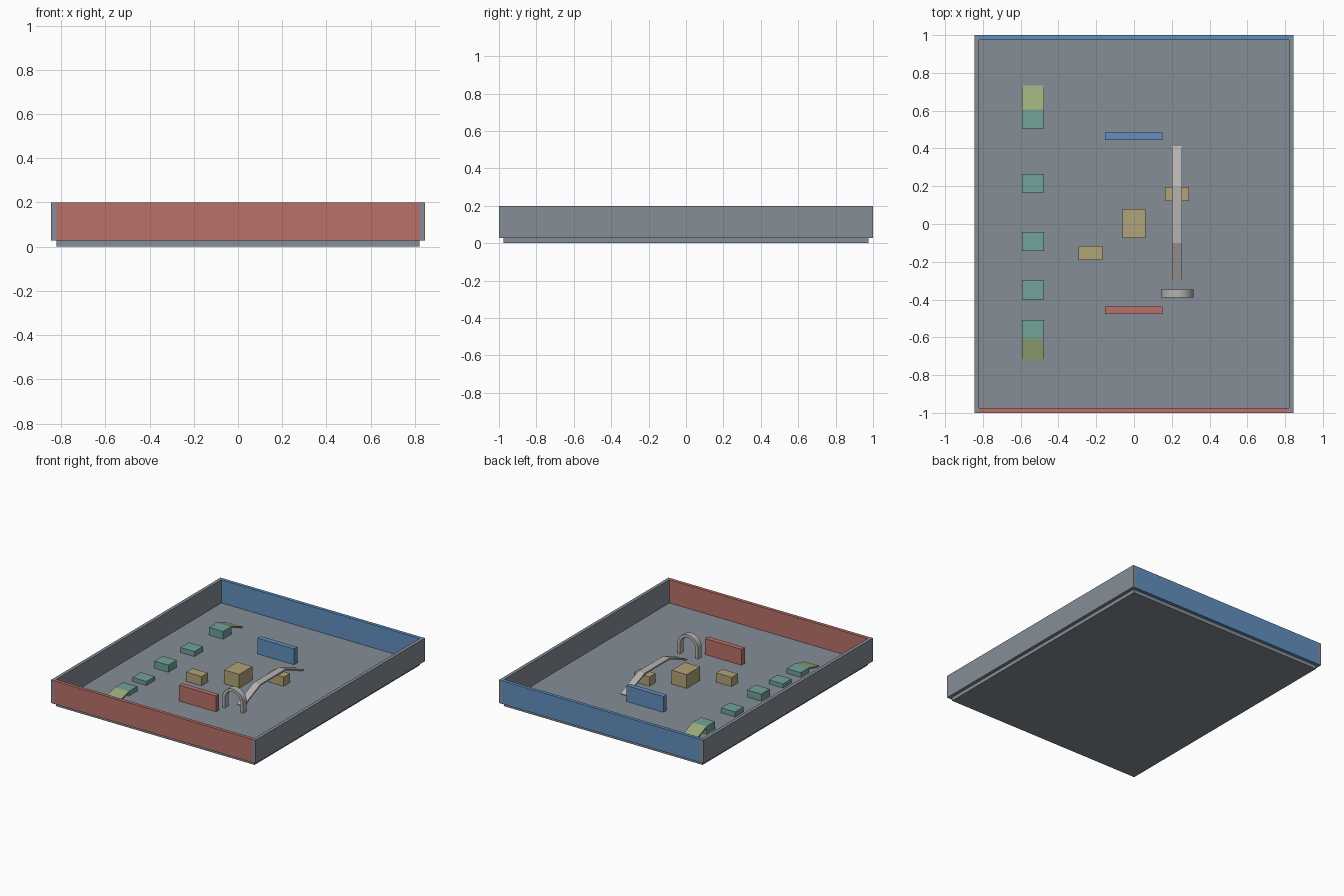
import bpy
import bmesh
from math import cos, sin, pi, radians
from mathutils import Vector

cube = bpy.data.objects.get("Cube")
if cube:
    bpy.data.objects.remove(cube, do_unlink=True)


def material(name, *rgb):
    """Flat material from 0-255 display values, stored as linear."""
    lin = [((c / 255 + 0.055) / 1.055) ** 2.4 for c in rgb] + [1.0]
    mat = bpy.data.materials.new(name)
    mat.use_nodes = True
    mat.diffuse_color = lin
    bsdf = next(n for n in mat.node_tree.nodes if n.type == "BSDF_PRINCIPLED")
    bsdf.inputs["Base Color"].default_value = lin
    return mat


GREY = material("slate_grey", 133, 141, 150)
RED = material("brick_red", 186, 113, 106)
BLUE = material("steel_blue", 98, 143, 190)
TEAL = material("teal", 114, 162, 154)
OCHRE = material("ochre", 176, 163, 120)
GREEN = material("olive_green", 152, 173, 121)
SILVER = material("light_grey", 182, 180, 178)


def finish(name, bm, mat):
    bmesh.ops.recalc_face_normals(bm, faces=bm.faces)
    mesh = bpy.data.meshes.new(name)
    bm.to_mesh(mesh)
    bm.free()
    mesh.materials.append(mat)
    obj = bpy.data.objects.new(name, mesh)
    bpy.context.collection.objects.link(obj)
    return obj


def box(name, xs, ys, zs, mat):
    """Box given by its extents on each axis."""
    bm = bmesh.new()
    bmesh.ops.create_cube(bm, size=1)
    for v in bm.verts:
        v.co = [sum(r) / 2 + c * (r[1] - r[0]) for c, r in zip(v.co, (xs, ys, zs))]
    return finish(name, bm, mat)


def prism(name, points, sweep, mat):
    """Extrude a closed 3D outline along a vector."""
    bm = bmesh.new()
    face = bm.faces.new([bm.verts.new(p) for p in points])
    new = bmesh.ops.extrude_face_region(bm, geom=[face])["geom"]
    bmesh.ops.translate(bm, vec=sweep,
                        verts=[g for g in new if isinstance(g, bmesh.types.BMVert)])
    return finish(name, bm, mat)


def plate(name, xs, start, end, mat, thick=0.011):
    """Thin plate whose top runs between two (y, z) points."""
    a, b = Vector((xs[0], *start)), Vector((xs[0], *end))
    d = (b - a).normalized()
    down = Vector((0, d.z, -d.y)) * thick
    if down.z > 0:
        down = -down
    return prism(name, [a, b, b + down, a + down], (xs[1] - xs[0], 0, 0), mat)


FLOOR, TOP = 0.027, 0.2
OUT_X, IN_X, IN_Y = 0.845, 0.82, 0.975

# Arena floor and perimeter walls
box("floor", (-IN_X, IN_X), (-IN_Y, IN_Y), (0, FLOOR), GREY)
for side, s in (("left", 1), ("right", -1)):
    box(side + "_wall", sorted((s * IN_X, s * OUT_X)), (-1, 1), (FLOOR, TOP), GREY)
for side, s, mat in (("front", -1, RED), ("back", 1, BLUE)):
    box(side + "_wall", (-IN_X, IN_X), sorted((s, s * IN_Y)), (FLOOR, TOP), mat)

# Free-standing coloured barriers
box("front_barrier", (-0.153, 0.151), (-0.476, -0.438), (FLOOR, 0.145), RED)
box("back_barrier", (-0.153, 0.151), (0.446, 0.484), (FLOOR, 0.145), BLUE)

# Crates in the middle
box("centre_crate", (-0.062, 0.062), (-0.075, 0.08), (FLOOR, 0.13), OCHRE)
box("right_crate", (-0.295, -0.168), (-0.19, -0.117), (FLOOR, 0.096), OCHRE)
box("left_crate", (0.165, 0.292), (0.122, 0.195), (FLOOR, 0.096), OCHRE)

# Row of stepping blocks with a ramp at each end
ROW = (-0.593, -0.477)
for i, (y, top) in enumerate([(0.555, 0.085), (0.216, 0.064), (-0.092, 0.08),
                              (-0.35, 0.057), (-0.558, 0.062)]):
    box(f"step_block_{i + 1}", ROW, (y - 0.05, y + 0.05), (FLOOR, top), TEAL)
plate("back_step_ramp", ROW, (0.605, 0.085), (0.733, FLOOR + 0.006), GREEN)
plate("front_step_ramp", ROW, (-0.608, 0.062), (-0.722, FLOOR + 0.006), GREEN)

# Raised walkway with sloping ends
WALK = (0.201, 0.255)
plate("walkway_front_ramp", WALK, (-0.3, FLOOR + 0.005), (-0.1, 0.117), SILVER)
plate("walkway_deck", WALK, (-0.1, 0.117), (0.2, 0.117), SILVER)
plate("walkway_back_ramp", WALK, (0.2, 0.117), (0.413, FLOOR + 0.005), SILVER)

# Archway: two legs joined by a half ring
CX, SPRING, OUTER, INNER, STEPS = 0.229, 0.1, 0.086, 0.064, 20


def arc(r):
    turn = [pi * i / STEPS for i in range(STEPS + 1)]
    curve = [(CX + r * cos(t), -0.39, SPRING + r * sin(t)) for t in turn]
    return [(CX + r, -0.39, FLOOR)] + curve + [(CX - r, -0.39, FLOOR)]


arch = prism("archway", arc(OUTER) + arc(INNER)[::-1], (0, 0.043, 0), SILVER)
bpy.ops.object.select_all(action="DESELECT")
arch.select_set(True)
bpy.context.view_layer.objects.active = arch
bpy.ops.object.shade_smooth_by_angle(angle=radians(30))
